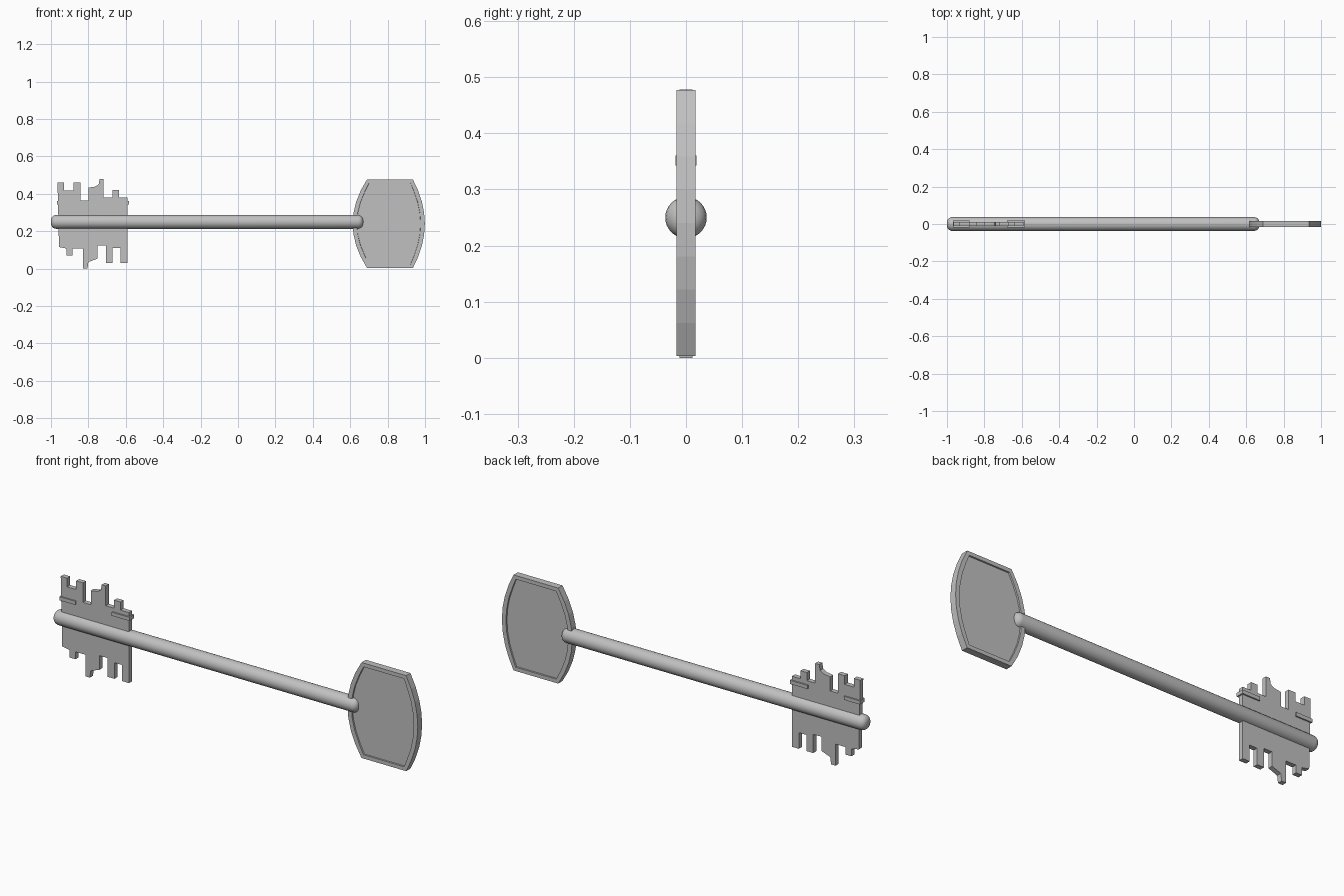
import bpy, bmesh, math
from mathutils import Matrix

if "Cube" in bpy.data.objects:
    bpy.data.objects.remove(bpy.data.objects["Cube"], do_unlink=True)

steel = bpy.data.materials.new("grey steel")
steel.use_nodes = True
GREY = (0.53, 0.53, 0.53, 1)
steel.diffuse_color = GREY
steel.node_tree.nodes["Principled BSDF"].inputs["Base Color"].default_value = GREY


def finish(bm, name):
    bmesh.ops.recalc_face_normals(bm, faces=bm.faces)
    mesh = bpy.data.meshes.new(name)
    bm.to_mesh(mesh)
    bm.free()
    mesh.materials.append(steel)
    obj = bpy.data.objects.new(name, mesh)
    bpy.context.collection.objects.link(obj)
    return obj


def plate(outline, half):
    """Extrude an x-z outline symmetrically about y = 0."""
    bm = bmesh.new()
    face = bm.faces.new([bm.verts.new((x, -half, z)) for x, z in outline])
    ext = bmesh.ops.extrude_face_region(bm, geom=[face])
    verts = [v for v in ext["geom"] if isinstance(v, bmesh.types.BMVert)]
    bmesh.ops.translate(bm, verts=verts, vec=(0, 2 * half, 0))
    bmesh.ops.recalc_face_normals(bm, faces=bm.faces)
    return bm


# Shaft: round bar with rounded ends
LEFT, RIGHT, RADIUS, MID = -1.0, 0.67, 0.037, 0.25
bm = bmesh.new()
bmesh.ops.create_cone(bm, cap_ends=True, segments=32, radius1=RADIUS, radius2=RADIUS,
                      depth=RIGHT - LEFT,
                      matrix=Matrix.Translation(((LEFT + RIGHT) / 2, 0, MID))
                      @ Matrix.Rotation(math.pi / 2, 4, "Y"))
rims = [e for e in bm.edges if abs(e.verts[0].co.x - e.verts[1].co.x) < 0.01]
bmesh.ops.bevel(bm, geom=rims, offset=0.028, segments=5, profile=0.5, affect="EDGES")
shaft = finish(bm, "shaft")
bpy.context.view_layer.objects.active = shaft
shaft.select_set(True)
bpy.ops.object.shade_smooth_by_angle(angle=math.radians(40))
shaft.select_set(False)

# Handle: barrel-shaped plate with a shallow recess on both sides
STEPS, HALF_H, CENTRE = 8, 0.237, 0.24
ts = [-1 + 2 * i / STEPS for i in range(STEPS + 1)]
outline = [(0.935 + 0.064 * (1 - t * t), CENTRE + HALF_H * t) for t in ts]
outline += [(0.69 - 0.077 * (1 - t * t), CENTRE + HALF_H * t) for t in reversed(ts)]
bm = plate(outline, 0.017)
for side in (-1, 1):
    big = [f for f in bm.faces if f.normal.y * side > 0.9]
    bmesh.ops.inset_region(bm, faces=big, thickness=0.022, depth=0)
    bmesh.ops.inset_region(bm, faces=big, thickness=0.001, depth=-0.007)
finish(bm, "handle")

# Bit: toothed plate, upper edge left to right then lower edge back
upper = [(-0.965, 0.46), (-0.93, 0.46), (-0.93, 0.417), (-0.88, 0.417), (-0.88, 0.46),
         (-0.843, 0.46), (-0.843, 0.363), (-0.8, 0.363), (-0.8, 0.433), (-0.765, 0.438),
         (-0.745, 0.45), (-0.74, 0.478), (-0.718, 0.478), (-0.718, 0.38), (-0.672, 0.38),
         (-0.672, 0.42), (-0.637, 0.42), (-0.637, 0.38), (-0.59, 0.38)]
lower = [(-0.59, 0.03), (-0.628, 0.03), (-0.628, 0.11), (-0.67, 0.11), (-0.67, 0.03),
         (-0.707, 0.03), (-0.707, 0.123), (-0.752, 0.123), (-0.752, 0.053), (-0.8, 0.035),
         (-0.805, 0), (-0.83, 0), (-0.83, 0.107), (-0.884, 0.107), (-0.884, 0.07),
         (-0.917, 0.07), (-0.917, 0.107), (-0.957, 0.115)]
finish(plate(upper + lower, 0.012), "bit")

# Ribs: short raised bars running through the bit
for name, x0, x1 in (("outer_rib", -0.968, -0.88), ("inner_rib", -0.68, -0.583)):
    bar = [(x0, 0.343), (x1, 0.343), (x1, 0.361), (x0, 0.361)]
    finish(plate(bar, 0.019), name)
